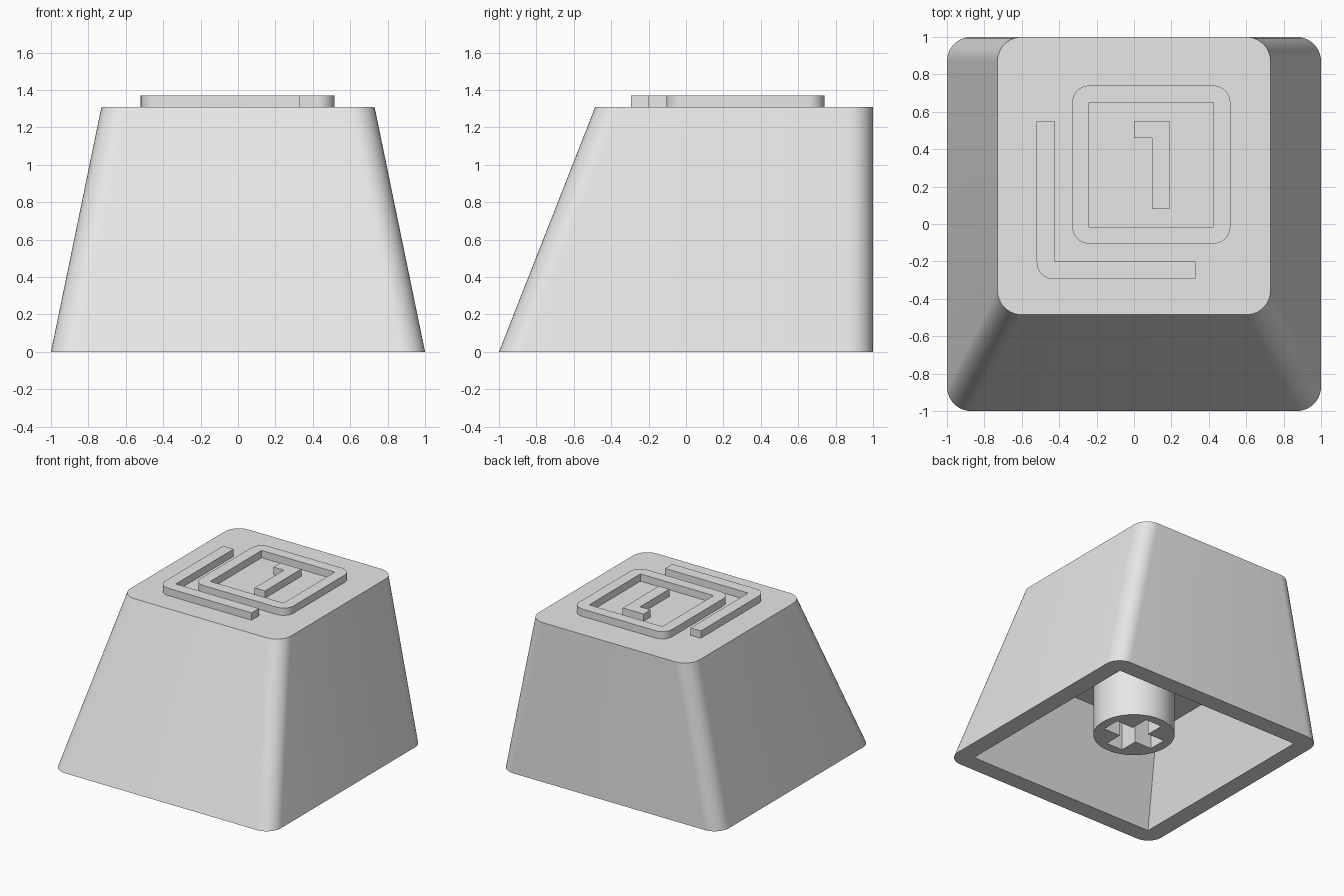
import bpy, bmesh, math
from mathutils import Vector

if "Cube" in bpy.data.objects:
    bpy.data.objects.remove(bpy.data.objects["Cube"], do_unlink=True)

grey = bpy.data.materials.new("plain grey")
grey.use_nodes = True
COLOUR = (0.8, 0.8, 0.8, 1)
grey.diffuse_color = COLOUR
grey.node_tree.nodes["Principled BSDF"].inputs["Base Color"].default_value = COLOUR


def rounded(points, radii, steps=10):
    """Outline with right-angled corners, each rounded by its own radius."""
    pts = [Vector(p) for p in points]
    out = []
    for i, p in enumerate(pts):
        r = radii[i]
        if not r:
            out.append(p)
            continue
        to_prev = (pts[i - 1] - p).normalized()
        to_next = (pts[(i + 1) % len(pts)] - p).normalized()
        centre = p + r * (to_prev + to_next)
        for k in range(steps + 1):
            t = k / steps * math.pi / 2
            out.append(centre - r * (to_next * math.cos(t) + to_prev * math.sin(t)))
    return out


def rect(x0, x1, y0, y1, r=0):
    return rounded([(x0, y0), (x1, y0), (x1, y1), (x0, y1)], [r] * 4)


def loft(name, low, z0, high, z1):
    """Closed solid between two matching outlines."""
    bm = bmesh.new()
    a = [bm.verts.new((p[0], p[1], z0)) for p in low]
    b = [bm.verts.new((p[0], p[1], z1)) for p in high]
    n = len(a)
    bm.faces.new(a)
    bm.faces.new(b)
    for i in range(n):
        j = (i + 1) % n
        bm.faces.new((a[i], a[j], b[j], b[i]))
    bmesh.ops.recalc_face_normals(bm, faces=bm.faces)
    mesh = bpy.data.meshes.new(name)
    bm.to_mesh(mesh)
    bm.free()
    mesh.materials.append(grey)
    obj = bpy.data.objects.new(name, mesh)
    bpy.context.collection.objects.link(obj)
    return obj


def prism(name, outline, z0, z1):
    return loft(name, outline, z0, outline, z1)


def select(obj):
    bpy.ops.object.select_all(action='DESELECT')
    obj.select_set(True)
    bpy.context.view_layer.objects.active = obj


def cut(obj, cutter):
    cutter.hide_render = True
    mod = obj.modifiers.new("cut", 'BOOLEAN')
    mod.operation = 'DIFFERENCE'
    mod.solver = 'EXACT'
    mod.object = cutter
    select(obj)
    bpy.ops.object.modifier_apply(modifier=mod.name)
    bpy.data.objects.remove(cutter, do_unlink=True)


def smooth(obj):
    select(obj)
    bpy.ops.object.shade_smooth_by_angle(angle=math.radians(30))


TOP, RAISED, CEILING = 1.31, 1.37, 0.69


def cavity(z):
    """Inner wall outline, following the slope of the outer walls."""
    side, front = 0.855 - 0.206 * z, 0.855 - 0.39 * z
    return rect(-side, side, -front, 0.855)


# Tapered cap with a hollow underside
cap = loft("cap_body", rect(-1, 1, -1, 1, 0.13), 0,
           rect(-0.73, 0.73, -0.485, 1, 0.13), TOP)
cut(cap, loft("cavity_cutter", cavity(-0.1), -0.1, cavity(CEILING), CEILING))
smooth(cap)

# Round stem with a cross-shaped socket
circle = [(0.306 * math.cos(math.tau * i / 64), 0.306 * math.sin(math.tau * i / 64))
          for i in range(64)]
stem = prism("stem", circle, 0.137, CEILING + 0.01)
L, W = 0.23, 0.075
quarter = [(L, -W), (L, W), (W, W)]
cross = []
for k in range(4):
    c, s = round(math.cos(k * math.pi / 2)), round(math.sin(k * math.pi / 2))
    cross += [(c * x - s * y, s * x + c * y) for x, y in quarter]
cut(stem, prism("socket_cutter", cross, 0, 0.6))
smooth(stem)

# Raised square frame on the top
base = TOP - 0.005
frame = prism("raised_frame", rect(-0.33, 0.515, -0.105, 0.74, 0.09), base, RAISED)
cut(frame, prism("frame_cutter", rect(-0.24, 0.425, -0.015, 0.65), TOP - 0.1, RAISED + 0.1))
smooth(frame)

# Raised angle strip beside the frame
strip = rounded([(-0.52, 0.55), (-0.52, -0.295), (0.33, -0.295),
                 (0.33, -0.2), (-0.425, -0.2), (-0.425, 0.55)],
                [0, 0.09, 0, 0, 0, 0])
smooth(prism("raised_angle_strip", strip, base, RAISED))

# Raised hooked bar inside the frame
hook = [(0, 0.55), (0, 0.46), (0.095, 0.46), (0.095, 0.08), (0.19, 0.08), (0.19, 0.55)]
prism("raised_hooked_bar", hook, base, RAISED)
